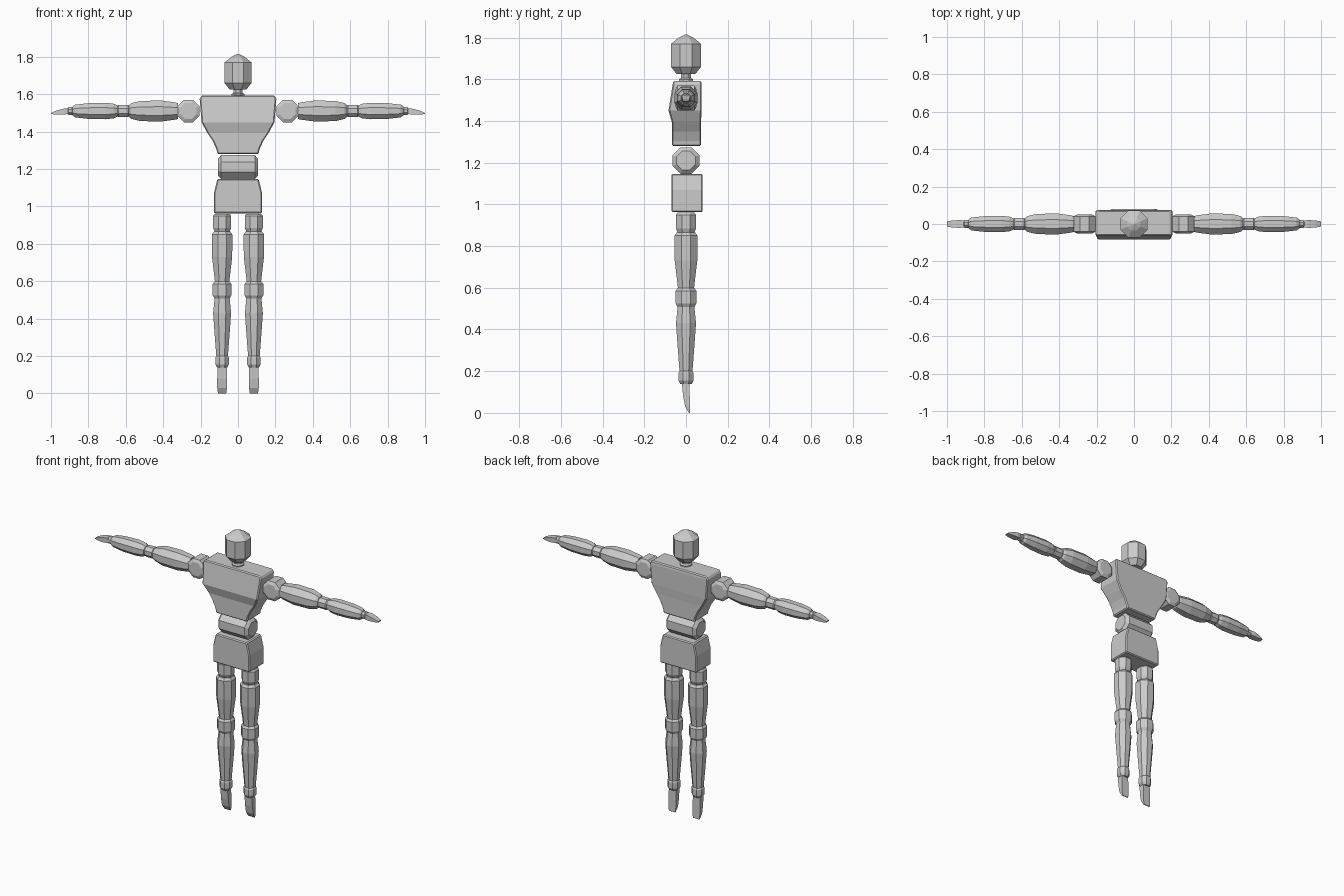
import bpy, bmesh, math
from mathutils import Vector

if "Cube" in bpy.data.objects:
    bpy.data.objects.remove(bpy.data.objects["Cube"])

grey = bpy.data.materials.new("light_grey")
grey.diffuse_color = (0.6, 0.6, 0.6, 1)
grey.use_nodes = True
grey.node_tree.nodes["Principled BSDF"].inputs["Base Color"].default_value = grey.diffuse_color


def loft(name, rings, bevel=0.0):
    """Skin a list of equal-length vertex rings and cap both ends."""
    bm = bmesh.new()
    loops = [[bm.verts.new(p) for p in ring] for ring in rings]
    n = len(loops[0])
    for a, b in zip(loops, loops[1:]):
        for i in range(n):
            j = (i + 1) % n
            bm.faces.new((a[i], a[j], b[j], b[i]))
    bm.faces.new(loops[0])
    bm.faces.new(loops[-1])
    bmesh.ops.remove_doubles(bm, verts=bm.verts, dist=1e-5)
    bmesh.ops.recalc_face_normals(bm, faces=bm.faces)
    mesh = bpy.data.meshes.new(name)
    bm.to_mesh(mesh)
    bm.free()
    mesh.materials.append(grey)
    ob = bpy.data.objects.new(name, mesh)
    bpy.context.collection.objects.link(ob)
    if bevel:
        mod = ob.modifiers.new("edge_bevel", 'BEVEL')
        mod.width, mod.segments = bevel, 1
        mod.limit_method, mod.angle_limit = 'ANGLE', math.radians(50)
    return ob


def lathe(name, profile, axis='Z', centre=(0, 0, 0)):
    """Eight-sided turned part; profile is (position along axis, half width)."""
    c, rings = Vector(centre), []
    for t, r in profile:
        R = r / math.cos(math.pi / 8)
        ring = []
        for k in range(8):
            a = math.pi / 8 + k * math.pi / 4
            u, v = R * math.cos(a), R * math.sin(a)
            ring.append(c + Vector({'X': (t, u, v), 'Y': (u, t, v), 'Z': (u, v, t)}[axis]))
        rings.append(ring)
    return loft(name, rings)


def slab(name, sections, bevel=0.0):
    """Boxy part from (z, half width, front y, back y) sections."""
    return loft(name, [[(-w, f, z), (w, f, z), (w, b, z), (-w, b, z)]
                       for z, w, f, b in sections], bevel)


# Head and neck
lathe("head", [(1.625, 0.045), (1.66, 0.072), (1.77, 0.072), (1.80, 0.035), (1.815, 0.004)])
lathe("neck", [(1.58, 0.034), (1.60, 0.034), (1.607, 0.025), (1.63, 0.025)])

# Trunk
slab("chest", [(1.28, 0.11, -0.068, 0.072), (1.305, 0.115, -0.068, 0.072),
               (1.35, 0.135, -0.068, 0.072), (1.395, 0.165, -0.068, 0.072),
               (1.45, 0.195, -0.084, 0.075), (1.575, 0.205, -0.064, 0.075),
               (1.593, 0.195, -0.061, 0.072)], 0.006)
lathe("waist", [(-0.107, 0.045), (-0.09, 0.064), (0.09, 0.064), (0.107, 0.045)],
      'X', (0, 0, 1.21))
slab("pelvis", [(0.963, 0.129, -0.07, 0.08), (1.07, 0.129, -0.07, 0.08),
                (1.147, 0.11, -0.07, 0.08)], 0.006)

ARM_Z, LEG_X = 1.51, 0.085
for side, s in (("left", 1), ("right", -1)):
    # Arm parts run outwards along x
    lathe(side + "_shoulder", [(-0.05, 0.042), (-0.04, 0.06), (0.04, 0.06), (0.05, 0.042)],
          'Y', (s * 0.265, 0, ARM_Z))
    arm = {
        "upper_arm": [(0.32, 0.042), (0.335, 0.046), (0.41, 0.056), (0.52, 0.054),
                      (0.57, 0.042), (0.583, 0.032)],
        "elbow": [(0.578, 0.026), (0.588, 0.033), (0.638, 0.033), (0.648, 0.026)],
        "forearm": [(0.645, 0.03), (0.665, 0.039), (0.71, 0.044), (0.80, 0.042),
                    (0.87, 0.034), (0.885, 0.024)],
        "wrist": [(0.88, 0.016), (0.887, 0.022), (0.905, 0.022), (0.912, 0.016)],
    }
    for part, prof in arm.items():
        lathe(f"{side}_{part}", [(s * t, r) for t, r in prof], 'X', (0, 0, ARM_Z))

    # Flat tapering hand: (x, half width, bottom z, top z)
    loft(side + "_hand", [[(s * x, -w, lo), (s * x, w, lo), (s * x, w, hi), (s * x, -w, hi)]
                          for x, w, lo, hi in ((0.905, 0.017, 1.495, 1.525),
                                               (0.93, 0.021, 1.491, 1.523),
                                               (0.97, 0.019, 1.491, 1.513),
                                               (1.0, 0.014, 1.494, 1.5))])

    # Leg parts hang along z
    leg = {
        "hip": [(0.96, 0.04), (0.95, 0.048), (0.885, 0.048), (0.865, 0.04)],
        "thigh": [(0.865, 0.044), (0.85, 0.055), (0.73, 0.054), (0.62, 0.041), (0.59, 0.038)],
        "knee": [(0.598, 0.04), (0.585, 0.05), (0.525, 0.05), (0.507, 0.04)],
        "calf": [(0.51, 0.04), (0.43, 0.048), (0.33, 0.041), (0.20, 0.031), (0.185, 0.03)],
        "ankle": [(0.205, 0.028), (0.193, 0.036), (0.155, 0.036), (0.138, 0.027)],
    }
    for part, prof in leg.items():
        lathe(f"{side}_{part}", prof, 'Z', (s * LEG_X, 0, 0))

    # Pointed foot, bent at the toes
    foot = slab(side + "_foot", [(0.145, 0.025, -0.02, 0.016), (0.08, 0.026, -0.014, 0.018),
                                 (0.03, 0.026, -0.004, 0.019), (0.0, 0.022, 0.014, 0.02)])
    foot.location.x = s * LEG_X
